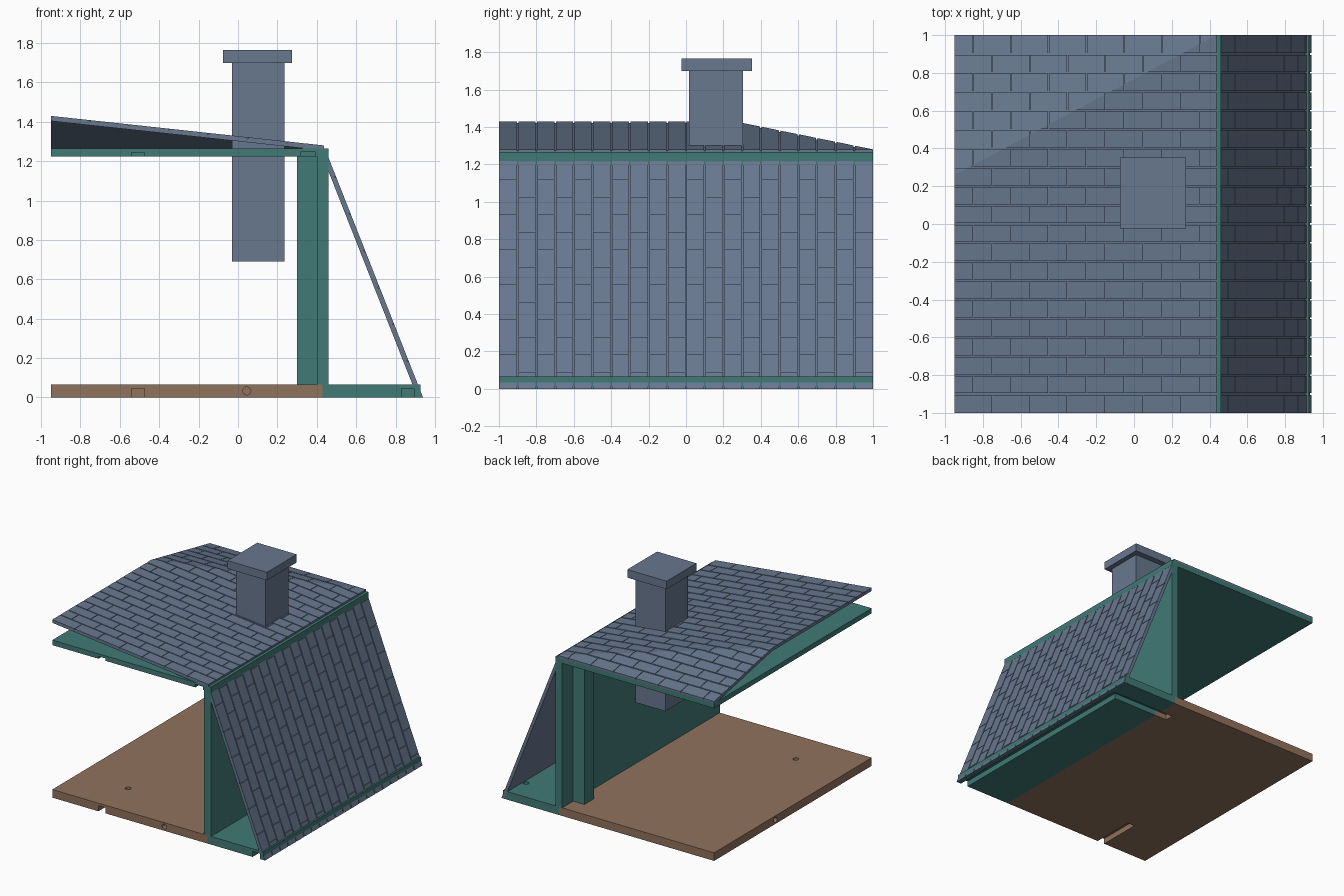
import bpy, bmesh, math
from mathutils import Vector

if "Cube" in bpy.data.objects:
    bpy.data.objects.remove(bpy.data.objects["Cube"])


def material(name, rgb):
    m = bpy.data.materials.new(name)
    m.diffuse_color = (*rgb, 1)
    m.use_nodes = True
    m.node_tree.nodes["Principled BSDF"].inputs["Base Color"].default_value = m.diffuse_color
    return m


SLATE = material("slate_blue", (0.138, 0.188, 0.275))
TEAL = material("teal", (0.051, 0.195, 0.181))
BROWN = material("wood_brown", (0.279, 0.168, 0.107))


def add_box(bm, lo, hi):
    vs = bmesh.ops.create_cube(bm, size=1)["verts"]
    for v in vs:
        v.co = [lo[i] + (v.co[i] + 0.5) * (hi[i] - lo[i]) for i in range(3)]


def finish(bm, name, mat):
    bmesh.ops.recalc_face_normals(bm, faces=bm.faces)
    me = bpy.data.meshes.new(name)
    bm.to_mesh(me)
    bm.free()
    ob = bpy.data.objects.new(name, me)
    bpy.context.collection.objects.link(ob)
    if mat:
        me.materials.append(mat)
    return ob


def box(name, mat, x, y, z):
    bm = bmesh.new()
    add_box(bm, (x[0], y[0], z[0]), (x[1], y[1], z[1]))
    return finish(bm, name, mat)


def cylinder(name, loc, radius, depth, axis="Z"):
    rot = {"X": (0, math.pi / 2, 0), "Y": (math.pi / 2, 0, 0), "Z": (0, 0, 0)}[axis]
    bpy.ops.mesh.primitive_cylinder_add(vertices=24, radius=radius, depth=depth,
                                        location=loc, rotation=rot)
    bpy.context.object.name = name
    return bpy.context.object


def cut(target, cutters):
    bpy.context.view_layer.objects.active = target
    for c in cutters:
        mod = target.modifiers.new("cut", "BOOLEAN")
        mod.operation, mod.solver, mod.object = "DIFFERENCE", "EXACT", c
        bpy.ops.object.modifier_apply(modifier=mod.name)
    for c in cutters:
        bpy.data.objects.remove(c)


def tiled_slab(u0, u1, step, back=0.018, tile=0.008, gap=0.008):
    """Backing sheet with staggered tiles; u is along the slope, rows run in y."""
    bm = bmesh.new()
    add_box(bm, (u0, -1, 0), (u1, 1, back))
    for row in range(20):
        y = -1 + row * 0.1
        a = u0 - (step / 2 if row % 2 else 0)
        while a < u1 - 0.005:
            lo, hi = max(a, u0), min(a + step, u1)
            if hi - lo > 0.01:
                add_box(bm, (lo, y + (gap / 2 if row else 0), back),
                        (hi - (0.004 if hi < u1 else 0),
                         y + 0.1 - (gap / 2 if row < 19 else 0), back + tile))
            a += step
    return bm


# Floors with cable channels underneath and round holes
floor = box("wood_floor", BROWN, (-0.95, 0.43), (-1, 1), (0, 0.065))
cut(floor, [
    box("c1", None, (-0.54, -0.475), (-1.1, -0.64), (-0.1, 0.045)),
    box("c2", None, (0.32, 0.5), (0.765, 0.835), (-0.1, 0.045)),
    cylinder("c3", (-0.51, -0.665, 0.05), 0.022, 0.2),
    cylinder("c4", (0.045, -1, 0.033), 0.02, 0.12, "Y"),
    cylinder("c5", (-0.95, 0.22, 0.033), 0.02, 0.12, "X")])

side = box("side_floor", TEAL, (0.43, 0.927), (-1, 1), (0, 0.065))
cut(side, [
    box("c1", None, (0.83, 0.897), (-1.1, 0.835), (-0.1, 0.045)),
    box("c2", None, (0.4, 0.86), (0.765, 0.835), (-0.1, 0.045)),
    cylinder("c3", (0.862, 0.8, 0.05), 0.022, 0.2)])

# Wall, cable post and ceiling
box("wall", TEAL, (0.40, 0.46), (-1, 1), (0.065, 1.225))
box("cable_post", TEAL, (0.30, 0.40), (0.74, 0.86), (0.065, 1.225))
ceiling = box("ceiling", TEAL, (-0.95, 0.46), (-1, 1), (1.225, 1.265))
cut(ceiling, [
    box("c1", None, (-0.54, -0.475), (-1.1, -0.64), (1.1, 1.244)),
    box("c2", None, (0.32, 0.39), (-1.1, 0.8), (1.1, 1.249))])

# Upper roof: flat tiled sheet folded along the diagonal hip line
bm = tiled_slab(-0.95, 0.437, 0.2)
hip_a, hip_b = Vector((0.437, 1, 0)), Vector((-0.95, 0.26, 0))
d = hip_b - hip_a
bmesh.ops.bisect_plane(bm, geom=bm.verts[:] + bm.edges[:] + bm.faces[:],
                       plane_co=hip_a, plane_no=(-d.y, d.x, 0))
for v in bm.verts:
    main = 1.28 + (0.437 - v.co.x) * 0.15 / 1.387
    hip = 1.28 + (1 - v.co.y) * 0.15 / 0.74
    v.co.z += min(main, hip) - 0.026
finish(bm, "upper_roof", SLATE)

# Steep side roof: same sheet stood up and leaned against the wall
bm = tiled_slab(0, 1.23, 0.187)
for v in bm.verts:
    u, y, w = v.co
    v.co = (0.912 - 0.394 * u + w * 1.07, y, u)
finish(bm, "steep_roof", SLATE)

# Chimney passing through the roof, with its cap
box("chimney", SLATE, (-0.03, 0.235), (0.015, 0.305), (0.69, 1.70))
box("chimney_cap", SLATE, (-0.075, 0.275), (-0.025, 0.352), (1.70, 1.765))
